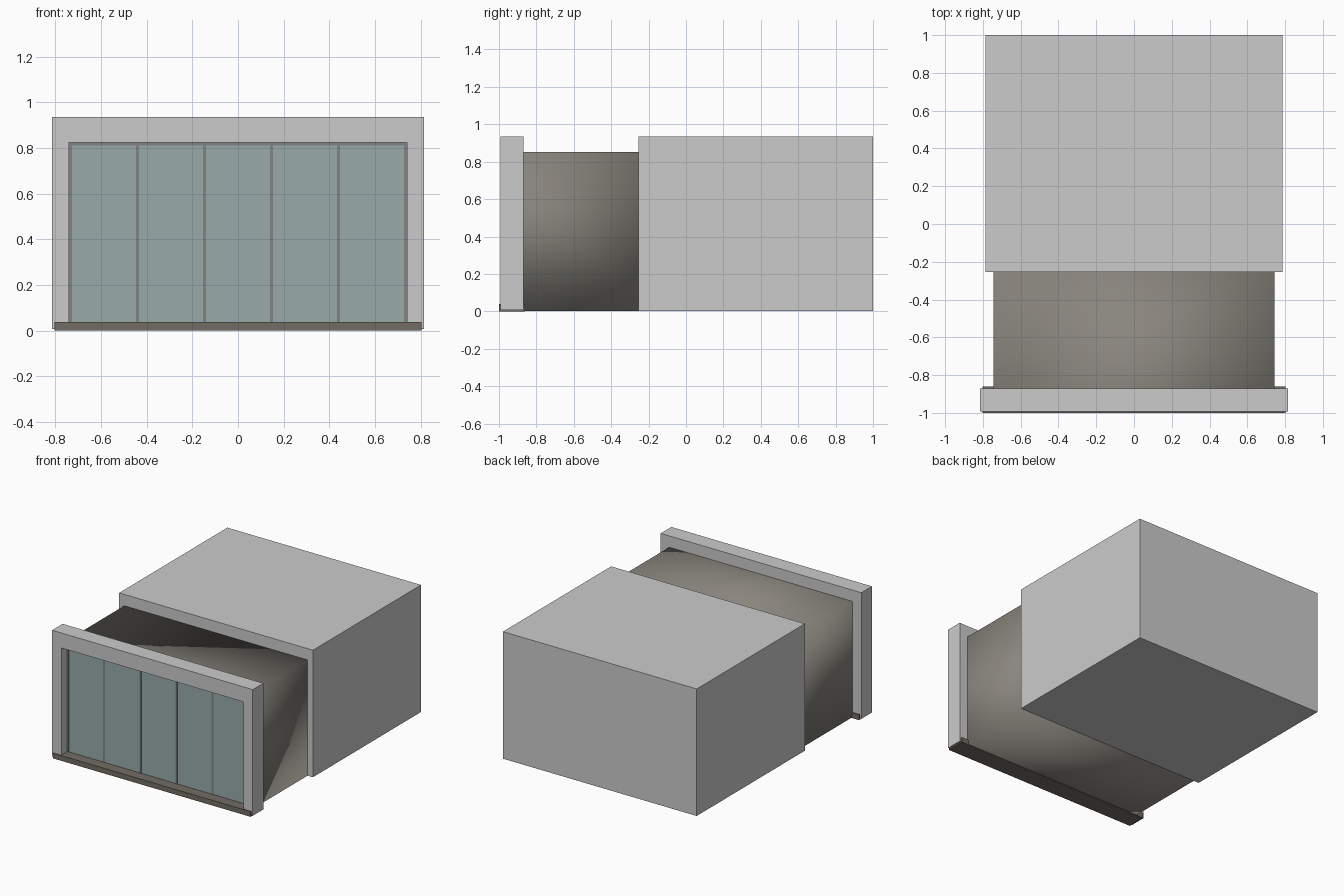
import bpy, bmesh

if "Cube" in bpy.data.objects:
    bpy.data.objects.remove(bpy.data.objects["Cube"])


def material(name, rgb):
    m = bpy.data.materials.new(name)
    m.diffuse_color = (*rgb, 1)
    m.use_nodes = True
    m.node_tree.nodes["Principled BSDF"].inputs["Base Color"].default_value = m.diffuse_color
    return m


def finish(name, bm, mat=None, smooth=False):
    me = bpy.data.meshes.new(name)
    bm.to_mesh(me)
    bm.free()
    if mat:
        me.materials.append(mat)
    for p in me.polygons:
        p.use_smooth = smooth
    ob = bpy.data.objects.new(name, me)
    bpy.context.collection.objects.link(ob)
    return ob


def box_mesh(x, y, z):
    bm = bmesh.new()
    bmesh.ops.create_cube(bm, size=1)
    for v in bm.verts:
        v.co = [r[0] if c < 0 else r[1] for c, r in zip(v.co, (x, y, z))]
    return bm


def box(name, x, y, z, mat=None):
    return finish(name, box_mesh(x, y, z), mat)


stone = material("warm_stone", (0.25, 0.235, 0.205))
sill_mat = material("sill_stone", (0.17, 0.15, 0.125))
glass = material("glass", (0.32, 0.40, 0.40))
metal = material("dark_metal", (0.22, 0.23, 0.23))

# Rear building block
box("rear_block", (-0.787, 0.787), (-0.255, 1.0), (0.002, 0.935))

# Room shell: open at the front, faces turned to the inside
bm = box_mesh((-0.745, 0.745), (-0.87, -0.25), (0.003, 0.852))
front = [f for f in bm.faces if f.calc_center_median().y < -0.86]
bmesh.ops.delete(bm, geom=front, context='FACES')
bmesh.ops.reverse_faces(bm, faces=bm.faces[:])
finish("room_shell", bm, stone, smooth=True)

# Front surround: an upside-down U profile, extruded backwards
outline = [(-0.815, 0.008), (-0.815, 0.935), (0.815, 0.935), (0.815, 0.008),
           (0.74, 0.008), (0.74, 0.825), (-0.74, 0.825), (-0.74, 0.008)]
bm = bmesh.new()
face = bm.faces.new([bm.verts.new((x, -0.993, z)) for x, z in outline])
ext = bmesh.ops.extrude_face_region(bm, geom=[face])
for v in ext["geom"]:
    if isinstance(v, bmesh.types.BMVert):
        v.co.y = -0.87
bmesh.ops.recalc_face_normals(bm, faces=bm.faces[:])
finish("front_surround", bm)

# Sill under the surround
box("sill", (-0.803, 0.803), (-1.0, -0.86), (0.0, 0.038), sill_mat)

# Window: five panes between slim uprights, with a top rail
pitch = 0.294
for i in range(5):
    c = (i - 2) * pitch
    box(f"pane_{i + 1}", (c - 0.142, c + 0.142), (-0.922, -0.912),
        (0.036, 0.812), glass)
for i in range(6):
    c = (i - 2.5) * pitch
    box(f"upright_{i + 1}", (c - 0.007, c + 0.007), (-0.925, -0.90),
        (0.036, 0.812), metal)
box("top_rail", (-0.74, 0.74), (-0.925, -0.90), (0.811, 0.826), metal)
